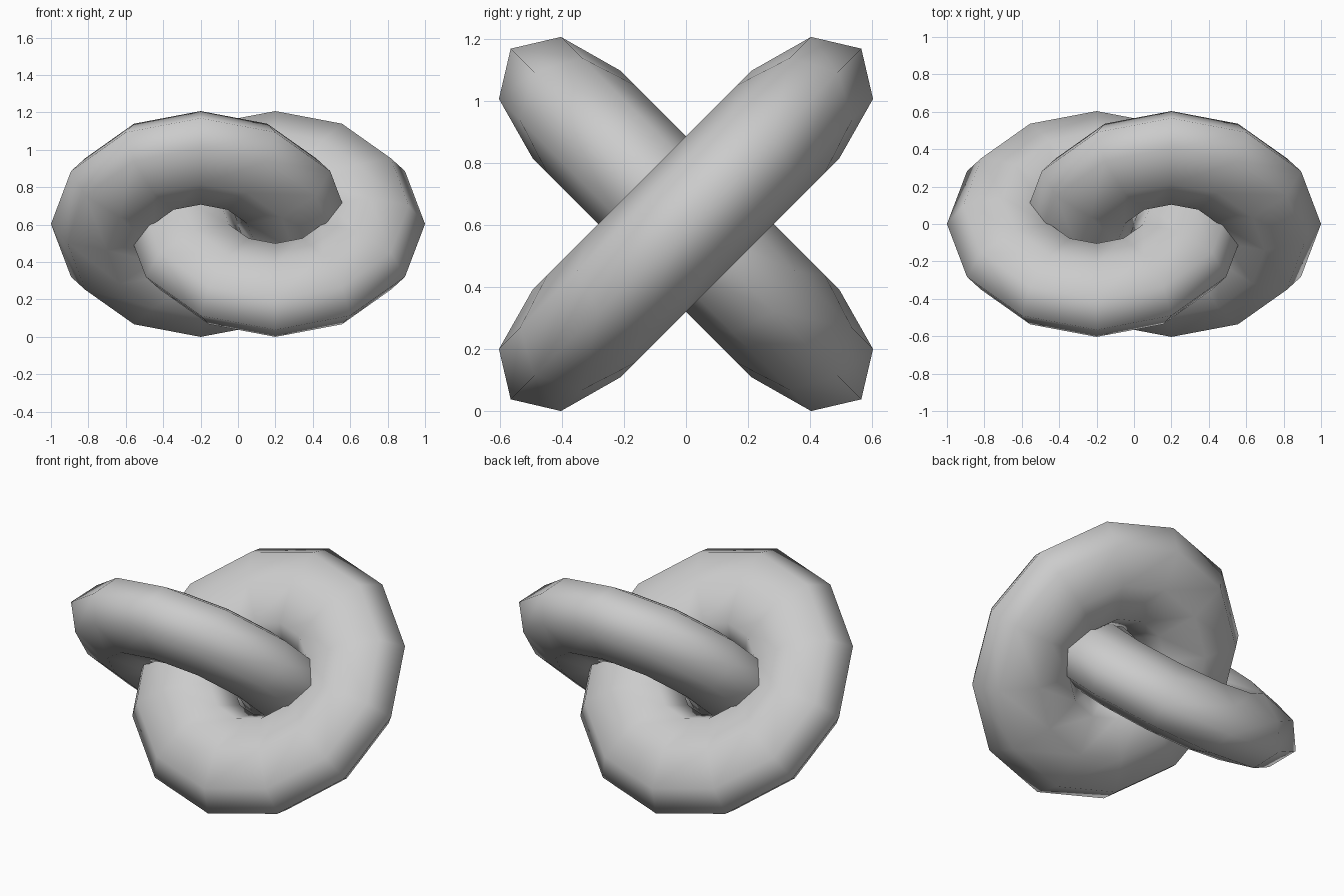
import bpy
import math

if "Cube" in bpy.data.objects:
    bpy.data.objects.remove(bpy.data.objects["Cube"])

TUBE_WIDTH, TUBE_DEPTH, RING_RADIUS = 0.3, 0.2, 0.5
C45 = math.cos(math.pi / 4)
# Height of the centre so that the lowest tilted vertex touches the ground
CENTRE_Z = C45 * (RING_RADIUS + C45 * (TUBE_WIDTH + TUBE_DEPTH))


def add_ring(name, x, tilt):
    """Low-poly ring with an oval tube, tilted about the x axis."""
    bpy.ops.mesh.primitive_torus_add(
        major_segments=12, minor_segments=8,
        major_radius=RING_RADIUS, minor_radius=TUBE_WIDTH,
        location=(x, 0, CENTRE_Z), rotation=(math.radians(tilt), 0, 0))
    ring = bpy.context.object
    ring.name = name
    ring.scale.z = TUBE_DEPTH / TUBE_WIDTH
    bpy.ops.object.transform_apply(location=False, rotation=False, scale=True)
    bpy.ops.object.shade_smooth()


# Two interlocked rings, leaning opposite ways
add_ring("left_ring", -0.2, -45 + 180)
add_ring("right_ring", 0.2, 45)
